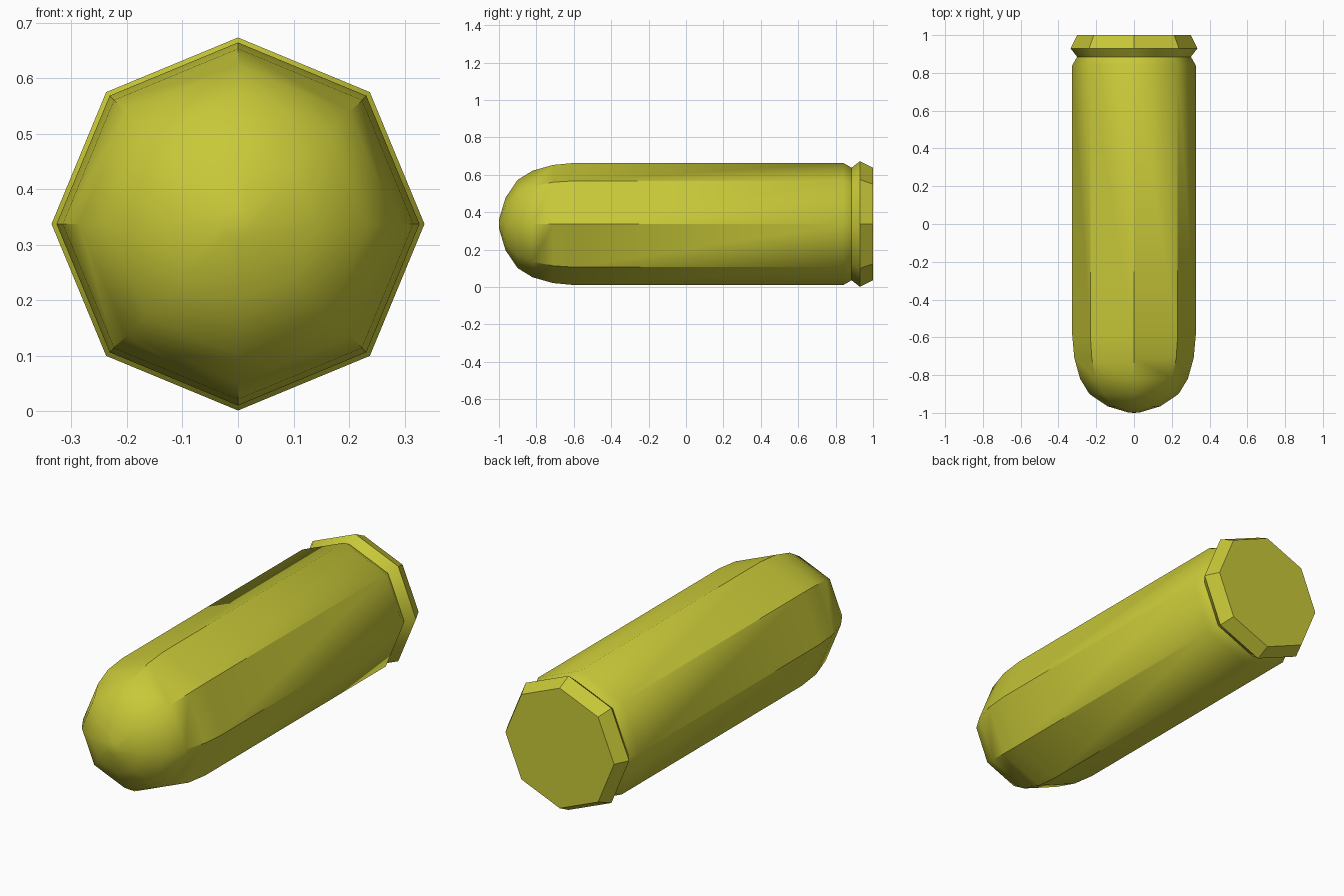
import bpy, bmesh, math

if "Cube" in bpy.data.objects:
    bpy.data.objects.remove(bpy.data.objects["Cube"])

SIDES = 8
CENTRE_Z = 0.337

# (y, radius) from the rounded nose to the rimmed base
PROFILE = [(-0.998, 0.03), (-0.965, 0.14), (-0.9, 0.236), (-0.82, 0.285),
           (-0.71, 0.316), (-0.59, 0.327), (0.84, 0.327),
           (0.885, 0.301), (0.93, 0.336), (1.0, 0.301)]

bm = bmesh.new()


def ring(y, r):
    angles = [2 * math.pi * i / SIDES for i in range(SIDES)]
    return [bm.verts.new((r * math.cos(a), y, CENTRE_Z + r * math.sin(a))) for a in angles]


# Octagonal shell lofted along y
rings = [ring(y, r) for y, r in PROFILE]
for a, b in zip(rings, rings[1:]):
    for i in range(SIDES):
        j = (i + 1) % SIDES
        bm.faces.new((a[i], a[j], b[j], b[i]))

# Nose point and flat base
tip = bm.verts.new((0, -1, CENTRE_Z))
for i in range(SIDES):
    bm.faces.new((tip, rings[0][(i + 1) % SIDES], rings[0][i]))
bm.faces.new(rings[-1])
bmesh.ops.recalc_face_normals(bm, faces=bm.faces)

mesh = bpy.data.meshes.new("cartridge_body")
bm.to_mesh(mesh)
bm.free()
body = bpy.data.objects.new("cartridge_body", mesh)
bpy.context.collection.objects.link(body)

# Olive yellow finish
mat = bpy.data.materials.new("olive_yellow")
mat.diffuse_color = (0.58, 0.58, 0.04, 1)
mat.use_nodes = True
mat.node_tree.nodes["Principled BSDF"].inputs["Base Color"].default_value = mat.diffuse_color
mesh.materials.append(mat)

# Smooth nose, sharp long edges and rim
bpy.context.view_layer.objects.active = body
body.select_set(True)
bpy.ops.object.shade_smooth_by_angle(angle=math.radians(40.5))
